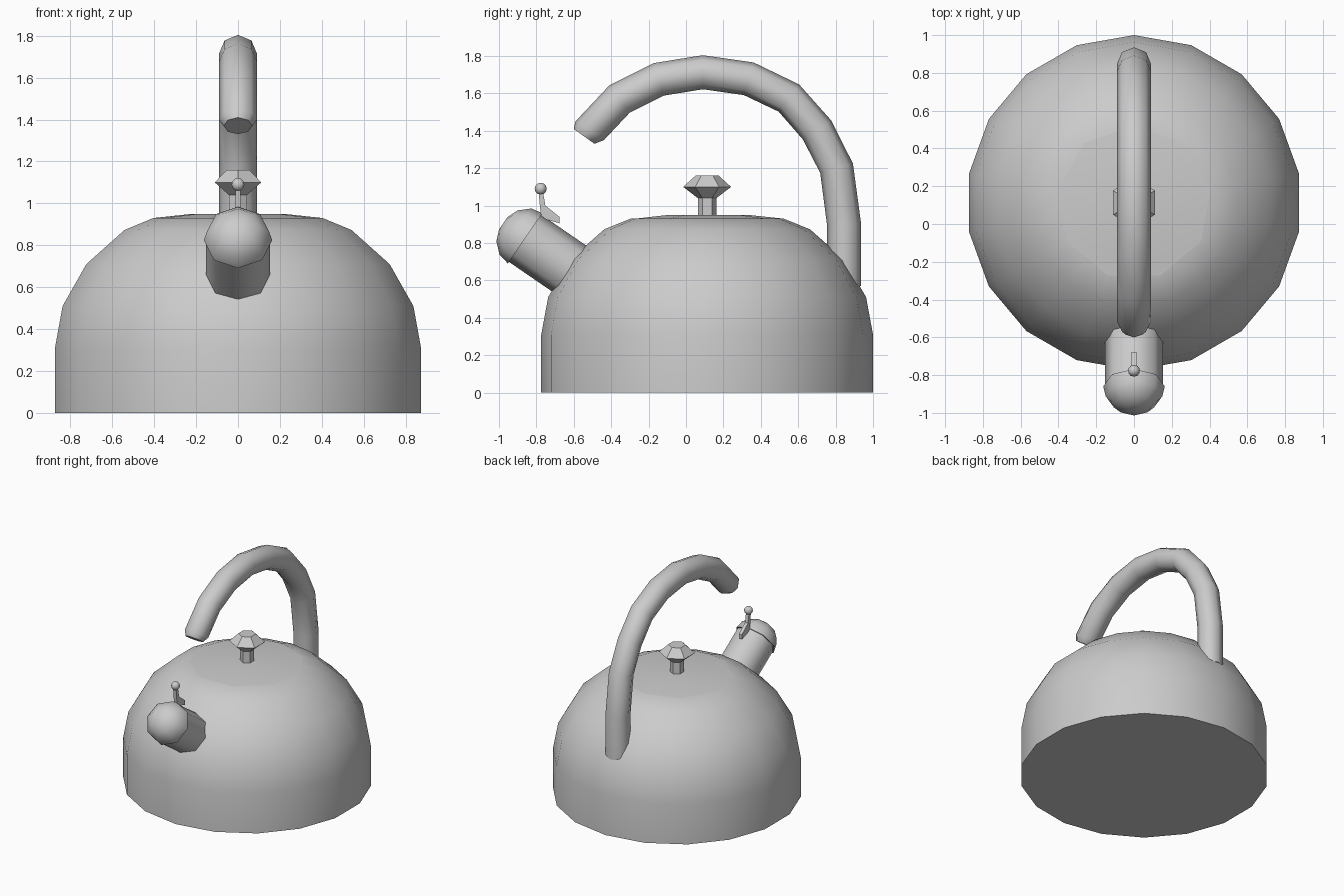
import bpy, bmesh, math
from mathutils import Vector

if "Cube" in bpy.data.objects:
    bpy.data.objects.remove(bpy.data.objects["Cube"])

CY = 0.113  # body axis, offset in y
X = Vector((1, 0, 0))


def finish(name, bm, angle=40):
    bmesh.ops.recalc_face_normals(bm, faces=bm.faces[:])
    mesh = bpy.data.meshes.new(name)
    bm.to_mesh(mesh)
    bm.free()
    ob = bpy.data.objects.new(name, mesh)
    bpy.context.collection.objects.link(ob)
    bpy.ops.object.select_all(action='DESELECT')
    ob.select_set(True)
    bpy.context.view_layer.objects.active = ob
    bpy.ops.object.shade_smooth_by_angle(angle=math.radians(angle))
    return ob


def loft(name, rings, sides, cap_start=True, angle=40):
    """Skin rings of (y, z, direction in the y-z plane, radius)."""
    bm = bmesh.new()
    loops = []
    for y, z, d, r in rings:
        up = Vector((0, d[0], d[1])).normalized().cross(X)
        loop = []
        for k in range(sides):
            a = math.tau * k / sides
            loop.append(bm.verts.new(Vector((0, y, z)) + r * (math.cos(a) * up + math.sin(a) * X)))
        loops.append(loop)
    for a, b in zip(loops, loops[1:]):
        for k in range(sides):
            j = (k + 1) % sides
            bm.faces.new((a[k], a[j], b[j], b[k]))
    if cap_start:
        bm.faces.new(loops[0])
    bm.faces.new(loops[-1])
    return finish(name, bm, angle)


def turned(name, profile, sides, **kw):
    """Lathe (radius, z) points about the body axis."""
    return loft(name, [(CY, z, (0, 1), r) for r, z in profile], sides, **kw)


# Body, lid and lid knob
turned("body", [(0.887, 0), (0.887, 0.31), (0.85, 0.51), (0.735, 0.71),
                (0.55, 0.873), (0.41, 0.93)], 18)
turned("lid", [(0.41, 0.93), (0.22, 0.95)], 9, cap_start=False)
turned("lid_knob", [(0.05, 0.93), (0.05, 1.04), (0.128, 1.10), (0.062, 1.16)], 6, angle=30)

# Spout tube and domed whistle cap share one slanted axis
axis = Vector((-0.824, 0.566))
base = Vector((-0.86, 0.825))


def along_spout(t, r):
    p = base + axis * t
    return (p.x, p.y, axis, r)


loft("spout", [along_spout(-0.5, 0.153), along_spout(0.02, 0.153)], 8, angle=50)
loft("spout_cap", [along_spout(t, r) for t, r in
                   [(0, 0.163), (0.063, 0.15), (0.118, 0.1), (0.142, 0.04)]], 8, angle=50)

# Cap lever: thin extruded plate with a ball on top
bm = bmesh.new()
outline = [(-0.788, 1.07), (-0.764, 1.07), (-0.752, 1.0), (-0.677, 0.94),
           (-0.677, 0.905), (-0.775, 0.935)]
plate = bm.faces.new([bm.verts.new((-0.013, y, z)) for y, z in outline])
ext = bmesh.ops.extrude_face_region(bm, geom=[plate], use_keep_orig=True)
bmesh.ops.translate(bm, vec=(0.026, 0, 0),
                    verts=[v for v in ext["geom"] if isinstance(v, bmesh.types.BMVert)])
finish("cap_lever", bm, 30)

bm = bmesh.new()
bmesh.ops.create_uvsphere(bm, u_segments=10, v_segments=6, radius=0.032)
bmesh.ops.translate(bm, vec=(0, -0.777, 1.09), verts=bm.verts[:])
finish("lever_ball", bm)

# Handle: octagonal tube swept along an arch, with a chamfered free end
path = [Vector(p) for p in [
    (0.845, 0.57), (0.845, 0.9), (0.805, 1.2), (0.70, 1.405), (0.55, 1.575),
    (0.335, 1.678), (0.09, 1.713), (-0.145, 1.675), (-0.355, 1.57), (-0.515, 1.40)]]
rings = []
for i, p in enumerate(path):
    d = path[min(i + 1, len(path) - 1)] - path[max(i - 1, 0)]
    if i == len(path) - 1:
        d = Vector((-0.55, -0.83))
    rings.append((p.x, p.y, d, 0.091))
rings.append((-0.545, 1.37, (-0.58, -0.81), 0.068))
loft("handle", rings, 8, angle=50)
